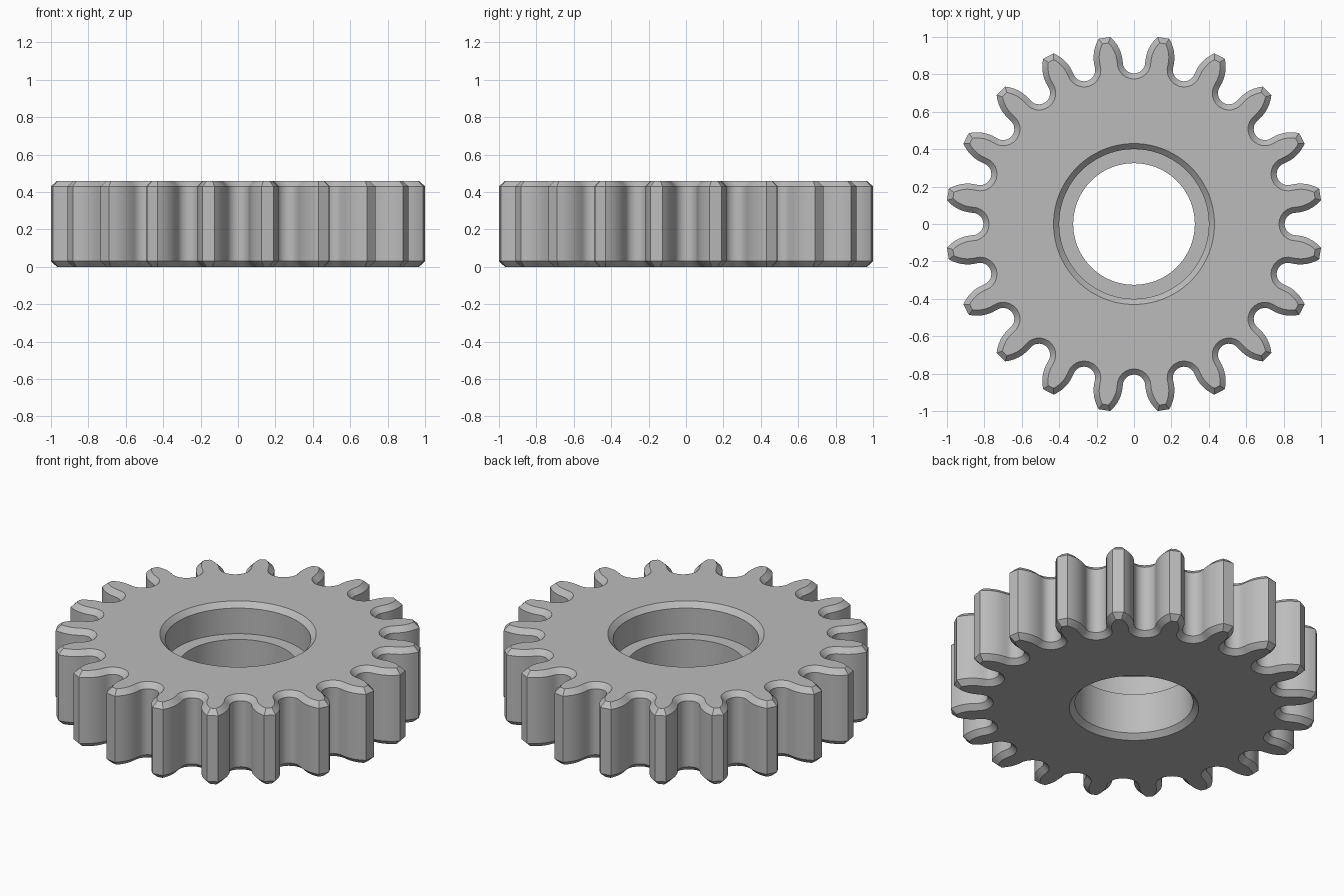
import bpy, bmesh, math
from mathutils import Vector, Matrix

if "Cube" in bpy.data.objects:
    bpy.data.objects.remove(bpy.data.objects["Cube"], do_unlink=True)

TEETH = 20
HEIGHT = 0.46
BEVEL = 0.03
LEDGE = 0.275


def half_gap():
    """Right half of one tooth gap: round root, then curved flank to the tip."""
    pts = []
    for i in range(7):
        a = math.radians(-90 + 15 * i)
        pts.append(Vector((0.06 * math.cos(a), 0.865 + 0.06 * math.sin(a))))
    p0, p1, p2 = pts[-1], Vector((0.066, 0.945)), Vector((0.1263, 1.0))
    for i in range(1, 7):
        t = i / 6
        pts.append(p0 * (1 - t) ** 2 + p1 * 2 * t * (1 - t) + p2 * t * t)
    return pts


def gear_outline():
    """Counter-clockwise outline of all teeth."""
    right = half_gap()
    left = [Vector((-p.x, p.y)) for p in right[1:]]
    gap = right[::-1] + left
    return [Matrix.Rotation(math.tau * k / TEETH, 2) @ p
            for k in range(TEETH) for p in gap]


def inset(outline, dist):
    """Mitred inward offset of a counter-clockwise outline."""
    result = []
    for i, p in enumerate(outline):
        a = (p - outline[i - 1]).normalized()
        b = (outline[(i + 1) % len(outline)] - p).normalized()
        na, nb = Vector((-a.y, a.x)), Vector((-b.y, b.x))
        result.append(p + (na + nb) * dist / (1 + na.dot(nb)))
    return result


outline = gear_outline()
small = inset(outline, BEVEL)


def circle(radius):
    return [p.normalized() * radius for p in outline]


# Closed section: toothed rim, top face, stepped bore, bottom face
section = [
    (small, 0), (outline, BEVEL), (outline, HEIGHT - BEVEL), (small, HEIGHT),
    (circle(0.43), HEIGHT), (circle(0.40), HEIGHT - BEVEL), (circle(0.40), LEDGE),
    (circle(0.325), LEDGE), (circle(0.325), BEVEL), (circle(0.355), 0),
]

bm = bmesh.new()
loops = [[bm.verts.new((p.x, p.y, z)) for p in ring] for ring, z in section]
n = len(outline)
for k, low in enumerate(loops):
    high = loops[(k + 1) % len(loops)]
    for i in range(n):
        j = (i + 1) % n
        bm.faces.new((low[i], low[j], high[j], high[i]))
bmesh.ops.recalc_face_normals(bm, faces=bm.faces)
mesh = bpy.data.meshes.new("spur_gear")
bm.to_mesh(mesh)
bm.free()

gear = bpy.data.objects.new("spur_gear", mesh)
bpy.context.collection.objects.link(gear)

# Plain grey metal
grey = bpy.data.materials.new("grey")
grey.use_nodes = True
colour = (0.5, 0.5, 0.5, 1)
grey.diffuse_color = colour
grey.node_tree.nodes["Principled BSDF"].inputs["Base Color"].default_value = colour
mesh.materials.append(grey)

# Smooth curved walls, crisp bevel edges
bpy.ops.object.select_all(action="DESELECT")
gear.select_set(True)
bpy.context.view_layer.objects.active = gear
bpy.ops.object.shade_smooth_by_angle(angle=math.radians(30))
